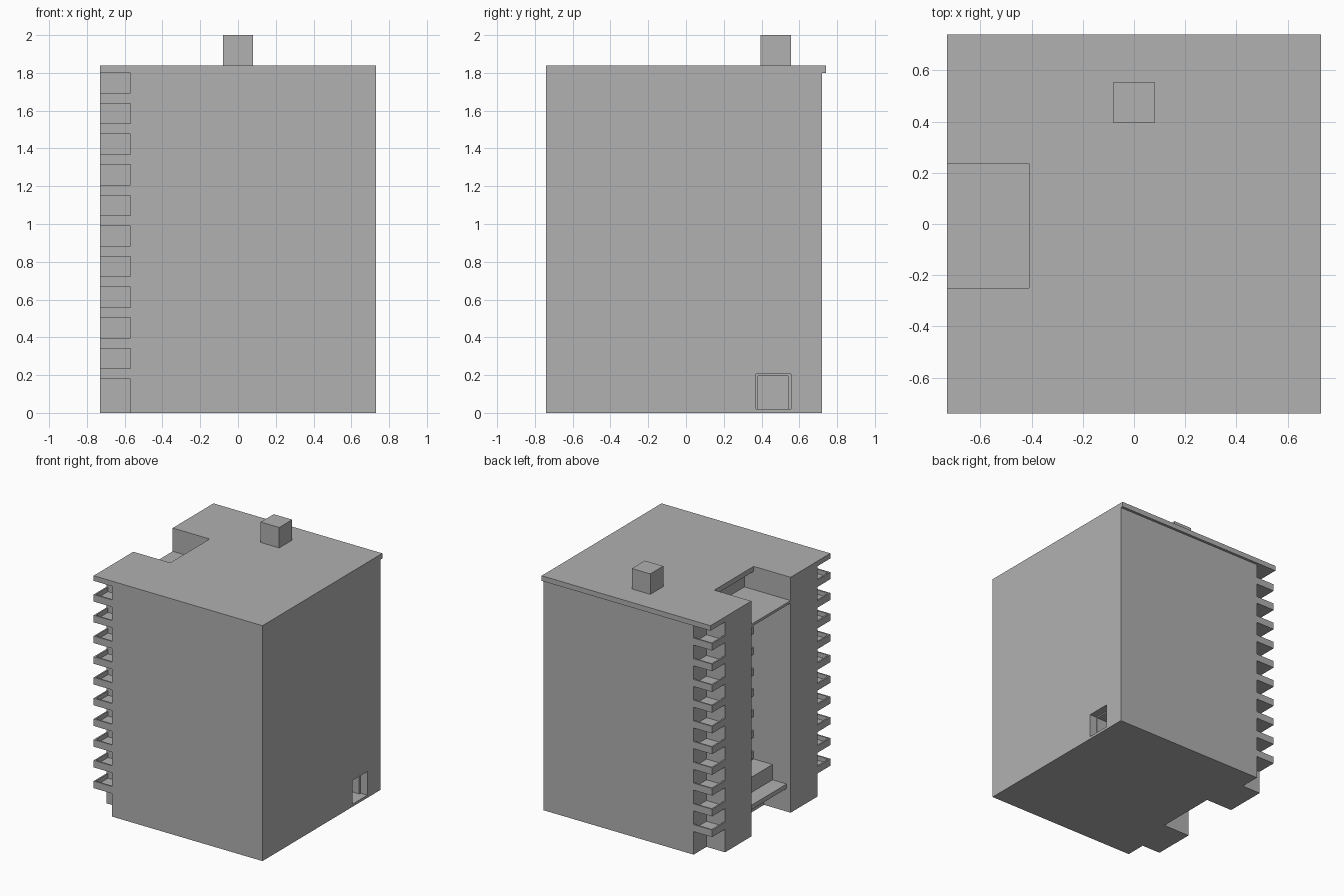
import bpy
import bmesh

default = bpy.data.objects.get("Cube")
if default:
    bpy.data.objects.remove(default)

# One plain concrete colour
concrete = bpy.data.materials.new("concrete_grey")
concrete.use_nodes = True
colour = (0.44, 0.44, 0.44, 1)
concrete.diffuse_color = colour
concrete.node_tree.nodes["Principled BSDF"].inputs["Base Color"].default_value = colour


def prism(name, outline, z0, z1):
    """Extrude a plan outline from z0 up to z1."""
    mesh = bpy.data.meshes.new(name)
    bm = bmesh.new()
    base = bm.faces.new([bm.verts.new((x, y, z0)) for x, y in outline])
    top = bmesh.ops.extrude_face_region(bm, geom=[base])["geom"]
    moved = [v for v in top if isinstance(v, bmesh.types.BMVert)]
    bmesh.ops.translate(bm, verts=moved, vec=(0, 0, z1 - z0))
    bmesh.ops.recalc_face_normals(bm, faces=bm.faces)
    bm.to_mesh(mesh)
    bm.free()
    mesh.materials.append(concrete)
    obj = bpy.data.objects.new(name, mesh)
    bpy.context.collection.objects.link(obj)
    return obj


def box(name, x0, x1, y0, y1, z0, z1):
    return prism(name, [(x0, y0), (x1, y0), (x1, y1), (x0, y1)], z0, z1)


# Main plan dimensions
W = 0.73                      # half width
FRONT, BACK = -0.74, 0.72
BAY = 0.16                    # corner balcony size
INNER = -W + BAY              # inner wall of the corner balconies
N0, N1 = -0.25, 0.236         # stairwell notch along y
NOTCH, RECESS = -0.41, -0.33  # notch depth and gallery back wall
EAVE, ROOF = 1.80, 1.84
FLOORS, FIRST, PITCH = 10, 0.18, 0.162
SLAB, RAIL, THICK = 0.02, 0.055, 0.012

# Tower core with two cut corners and the stairwell notch
core = prism("tower_core", [
    (W, FRONT), (W, BACK), (INNER, BACK), (INNER, BACK - BAY), (-W, BACK - BAY),
    (-W, N1), (RECESS, N1), (RECESS, N0), (-W, N0),
    (-W, FRONT + BAY), (INNER, FRONT + BAY), (INNER, FRONT)], 0, EAVE)

# Recessed side doorway with a stepped frame
for i, (depth, y0, y1, z1) in enumerate([(0.06, 0.37, 0.555, 0.205),
                                         (0.16, 0.38, 0.54, 0.195)]):
    cutter = box("doorway_cutter_%d" % i, W - depth, W + 0.1, y0, y1, 0.02, z1)
    cutter.hide_render = True
    cutter.hide_set(True)
    cutter.display_type = 'WIRE'
    cut = core.modifiers.new("doorway", 'BOOLEAN')
    cut.object = cutter
    cut.operation = 'DIFFERENCE'
    cut.solver = 'EXACT'

# Roof slab with a rear overhang, and its vent block
prism("roof_slab", [
    (W, FRONT), (W, BACK + 0.02), (-W, BACK + 0.02), (-W, N1),
    (NOTCH, N1), (NOTCH, N0), (-W, N0), (-W, FRONT)], EAVE, ROOF)
box("roof_vent", -0.08, 0.08, 0.395, 0.555, ROOF, 2.0)

for i in range(FLOORS):
    z = FIRST + i * PITCH
    # Corner balconies: floor, side parapet and end parapet
    for side, y0, y1 in (("front", FRONT, FRONT + BAY), ("back", BACK - BAY, BACK)):
        box("%s_balcony_floor_%d" % (side, i), -W, INNER, y0, y1, z, z + SLAB)
        box("%s_balcony_side_rail_%d" % (side, i), -W, -W + THICK, y0, y1,
            z + SLAB, z + RAIL)
        e0, e1 = (y0, y0 + THICK) if side == "front" else (y1 - THICK, y1)
        box("%s_balcony_end_rail_%d" % (side, i), -W + THICK, INNER, e0, e1,
            z + SLAB, z + RAIL)
    # Gallery in the notch; the highest one reaches the outer wall
    last = i == FLOORS - 1
    box("gallery_floor_%d" % i, -W if last else NOTCH, RECESS, N0, N1, z, z + SLAB)
    if not last:
        box("gallery_rail_%d" % i, NOTCH, NOTCH + THICK, N0, N1, z + SLAB, z + RAIL)

# Entrance at the foot of the notch: base, canopy and the block above it
box("entrance_base", -0.50, RECESS, N0, N1, 0, FIRST)
box("entrance_canopy", -0.695, NOTCH, N0, N1, FIRST, FIRST + 0.035)
box("entrance_block", -0.573, NOTCH, N0, N1, FIRST + 0.035, 0.335)
